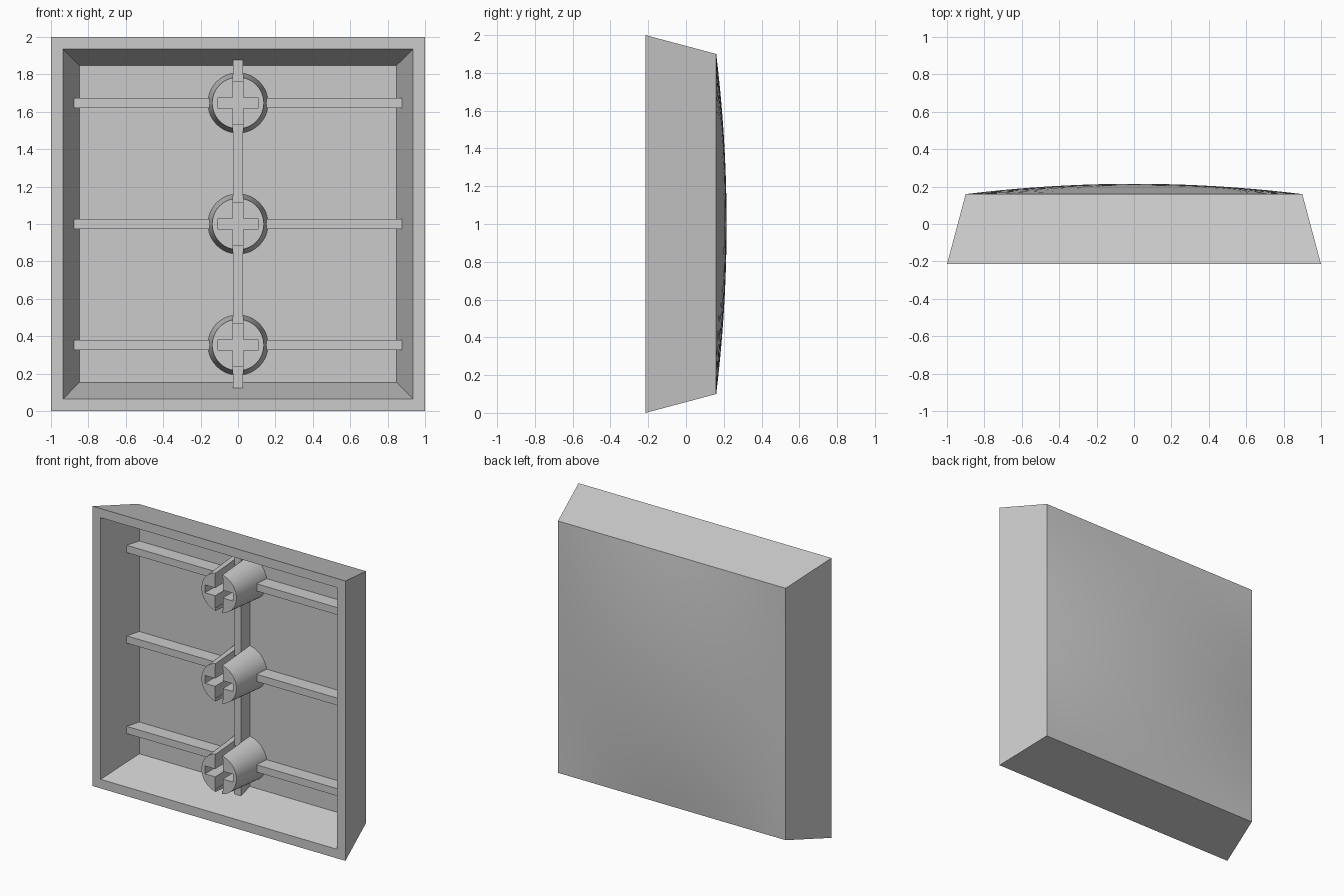
import bpy
import bmesh
from mathutils import Matrix, Vector

cube = bpy.data.objects.get("Cube")
if cube:
    bpy.data.objects.remove(cube, do_unlink=True)

# Main dimensions
FRONT, SHOULDER, FLOOR, DOME = -0.215, 0.16, 0.097, 0.055
RIB_FRONT = -0.005
STEM_Z = (0.353, 1.0, 1.647)

grey = bpy.data.materials.new("light grey plastic")
grey.use_nodes = True
colour = (0.6, 0.6, 0.6, 1)
grey.diffuse_color = colour
grey.node_tree.nodes["Principled BSDF"].inputs["Base Color"].default_value = colour


def finish(name, bm):
    bmesh.ops.recalc_face_normals(bm, faces=bm.faces)
    mesh = bpy.data.meshes.new(name)
    bm.to_mesh(mesh)
    bm.free()
    mesh.materials.append(grey)
    obj = bpy.data.objects.new(name, mesh)
    bpy.context.collection.objects.link(obj)
    return obj


def activate(obj):
    bpy.ops.object.select_all(action="DESELECT")
    obj.select_set(True)
    bpy.context.view_layer.objects.active = obj


def smooth(obj):
    activate(obj)
    bpy.ops.object.shade_smooth_by_angle(angle=0.5)


def boxes(name, half_x, half_z, y0, y1, heights):
    """One box per height, centred on x = 0."""
    bm = bmesh.new()
    for z in heights:
        place = Matrix.Translation((0, (y0 + y1) / 2, z))
        size = Matrix.Diagonal((2 * half_x, y1 - y0, 2 * half_z, 1))
        bmesh.ops.create_cube(bm, size=1, matrix=place @ size)
    return finish(name, bm)


def cut(obj, cutters):
    activate(obj)
    for cutter in cutters:
        mod = obj.modifiers.new("cut", "BOOLEAN")
        mod.operation = "DIFFERENCE"
        mod.solver = "EXACT"
        mod.object = cutter
        bpy.ops.object.modifier_apply(modifier=mod.name)


# Shell: domed back, then sloped sides, rim, inner walls and cavity floor
bm = bmesh.new()
bmesh.ops.create_grid(bm, x_segments=20, y_segments=20, size=1)
rim = [e for e in bm.edges if e.is_boundary]
square = {}
for v in bm.verts:
    u, w = v.co.x, v.co.y
    square[v] = (u, w)
    v.co = Vector((0.9 * u, SHOULDER + DOME * (1 - u * u) * (1 - w * w), 1 + 0.9 * w))
scale = 0.9
for new_scale, y in ((1.0, FRONT), (0.935, FRONT), (0.848, FLOOR)):
    grown = bmesh.ops.extrude_edge_only(bm, edges=rim)["geom"]
    rim = [g for g in grown if isinstance(g, bmesh.types.BMEdge) and g.is_boundary]
    for v in {v for e in rim for v in e.verts}:
        v.co = Vector((v.co.x * new_scale / scale, y, 1 + (v.co.z - 1) * new_scale / scale))
    scale = new_scale
bmesh.ops.holes_fill(bm, edges=rim, sides=0)
smooth(finish("shell", bm))

# Cutters for the cross sockets and the slot through the stems
socket_wide = boxes("socket_cutter_wide", 0.11, 0.028, -0.4, 0.05, STEM_Z)
socket_tall = boxes("socket_cutter_tall", 0.03, 0.115, -0.4, 0.05, STEM_Z)
slot = boxes("slot_cutter", 0.026, 1.2, -0.4, 0.02, (1.0,))
cutters = (socket_wide, socket_tall, slot)

# Tapered stems
for label, z in zip(("lower", "middle", "upper"), STEM_Z):
    bm = bmesh.new()
    back = FLOOR + 0.01
    turn = Matrix.Rotation(-1.5707963, 4, "X")
    bmesh.ops.create_cone(bm, cap_ends=True, segments=48, radius1=0.138, radius2=0.162,
                          depth=back - FRONT,
                          matrix=Matrix.Translation((0, (FRONT + back) / 2, z)) @ turn)
    stem = finish(label + "_stem", bm)
    cut(stem, cutters)
    smooth(stem)

    # Cross rib behind each stem
    rib = boxes(label + "_cross_rib", 0.88, 0.026, RIB_FRONT, FLOOR + 0.01, (z,))
    cut(rib, cutters[:2])

# Long rib joining the stems
spine = boxes("long_rib", 0.026, 0.88, RIB_FRONT, FLOOR + 0.01, (1.0,))
cut(spine, cutters[:2])

for cutter in cutters:
    bpy.data.objects.remove(cutter, do_unlink=True)
